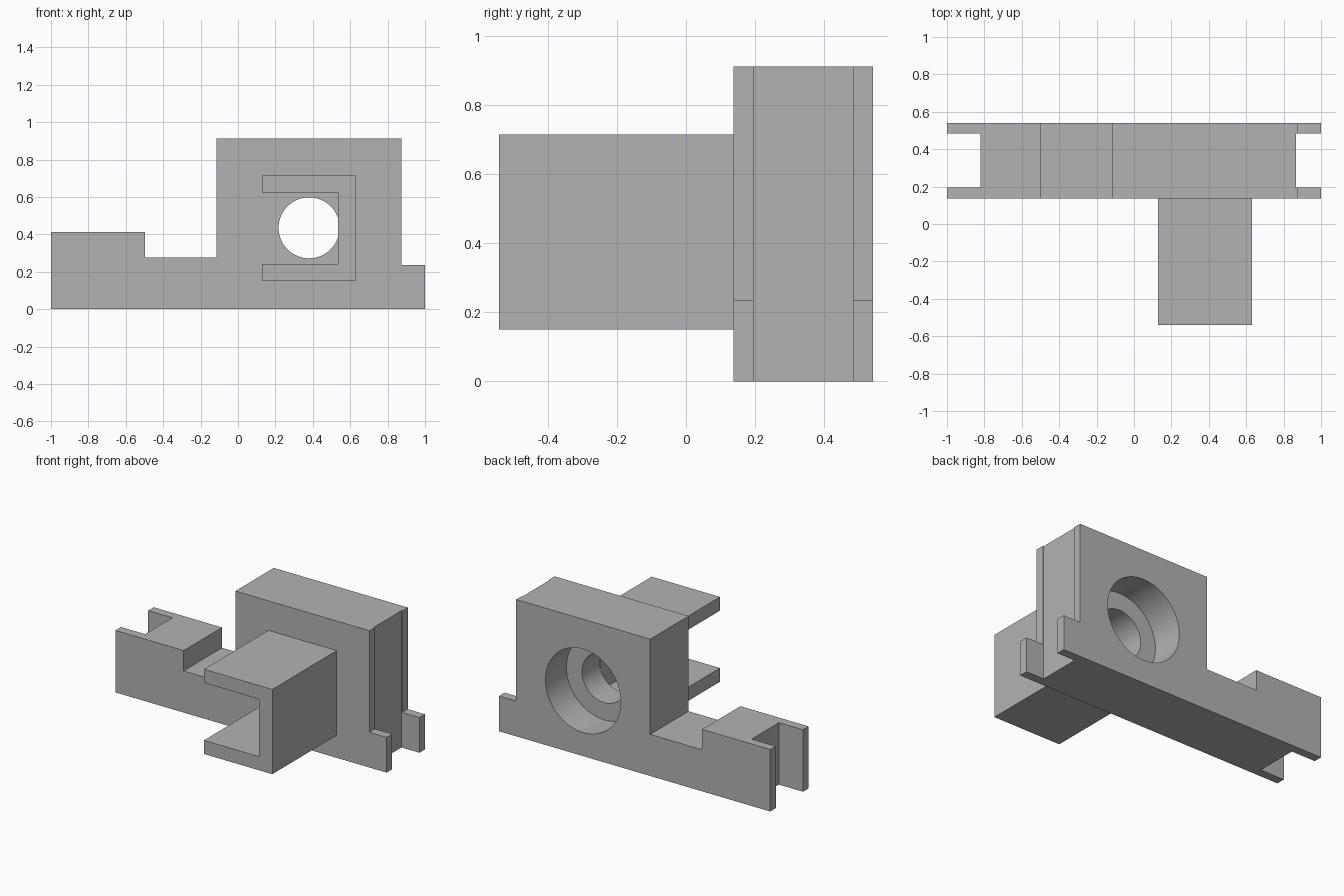
import bpy, bmesh, math
from mathutils import Matrix, Vector

cube = bpy.data.objects.get("Cube")
if cube:
    bpy.data.objects.remove(cube, do_unlink=True)

grey = bpy.data.materials.new("plain grey")
grey.use_nodes = True
colour = (0.45, 0.45, 0.45, 1)
grey.diffuse_color = colour
grey.node_tree.nodes["Principled BSDF"].inputs["Base Color"].default_value = colour

FRONT, BACK = 0.137, 0.541
HOLE_X, HOLE_Z = 0.38, 0.435


def finish(name, bm):
    """Turn a bmesh into a linked grey object."""
    bmesh.ops.recalc_face_normals(bm, faces=bm.faces)
    mesh = bpy.data.meshes.new(name)
    bm.to_mesh(mesh)
    bm.free()
    mesh.materials.append(grey)
    obj = bpy.data.objects.new(name, mesh)
    bpy.context.collection.objects.link(obj)
    return obj


def extrude_profile(name, points, y0, y1):
    """Extrude an x-z outline from y0 to y1."""
    bm = bmesh.new()
    face = bm.faces.new([bm.verts.new((x, y0, z)) for x, z in points])
    grown = bmesh.ops.extrude_face_region(bm, geom=[face])["geom"]
    verts = [g for g in grown if isinstance(g, bmesh.types.BMVert)]
    bmesh.ops.translate(bm, verts=verts, vec=(0, y1 - y0, 0))
    return finish(name, bm)


def bore(name, radius, y0, y1):
    """Cylinder along y at the hole centre."""
    bm = bmesh.new()
    place = Matrix.Translation(Vector((HOLE_X, (y0 + y1) / 2, HOLE_Z)))
    bmesh.ops.create_cone(bm, cap_ends=True, segments=64, radius1=radius, radius2=radius,
                          depth=y1 - y0, matrix=place @ Matrix.Rotation(math.pi / 2, 4, "X"))
    return finish(name, bm)


def box(name, x0, x1, y0, y1, z0, z1):
    return extrude_profile(name, [(x0, z0), (x1, z0), (x1, z1), (x0, z1)], y0, y1)


# Stepped body with its tall block
body = extrude_profile("body_plate", [
    (-1, 0), (1, 0), (1, 0.235), (0.873, 0.235), (0.873, 0.912), (-0.115, 0.912),
    (-0.115, 0.277), (-0.497, 0.277), (-0.497, 0.413), (-1, 0.413)], FRONT, BACK)

# End slots, through hole and rear counterbore
cutters = [
    box("left_slot_cutter", 0.867, 1.1, 0.196, 0.483, -0.1, 1.1),
    box("right_slot_cutter", -1.1, -0.822, 0.196, 0.483, -0.1, 1.1),
    bore("hole_cutter", 0.163, 0, 0.7),
    bore("counterbore_cutter", 0.278, 0.32, 0.7),
]
for cutter in cutters:
    cutter.hide_render = True
    cut = body.modifiers.new(cutter.name, "BOOLEAN")
    cut.operation = "DIFFERENCE"
    cut.solver = "EXACT"
    cut.object = cutter

# Bake the cuts and remove the cutters
graph = bpy.context.evaluated_depsgraph_get()
baked = bpy.data.meshes.new_from_object(body.evaluated_get(graph))
body.modifiers.clear()
body.data = baked
for cutter in cutters:
    bpy.data.objects.remove(cutter, do_unlink=True)

# C-shaped bracket on the front, open toward -x
bracket = extrude_profile("front_bracket", [
    (0.128, 0.15), (0.632, 0.15), (0.632, 0.715), (0.128, 0.715),
    (0.128, 0.624), (0.535, 0.624), (0.535, 0.241), (0.128, 0.241)], -BACK, FRONT)

# Smooth bores, sharp edges elsewhere
for obj in bpy.context.selected_objects:
    obj.select_set(False)
for obj in (body, bracket):
    obj.select_set(True)
    bpy.context.view_layer.objects.active = obj
bpy.ops.object.shade_smooth_by_angle(angle=math.radians(30))
